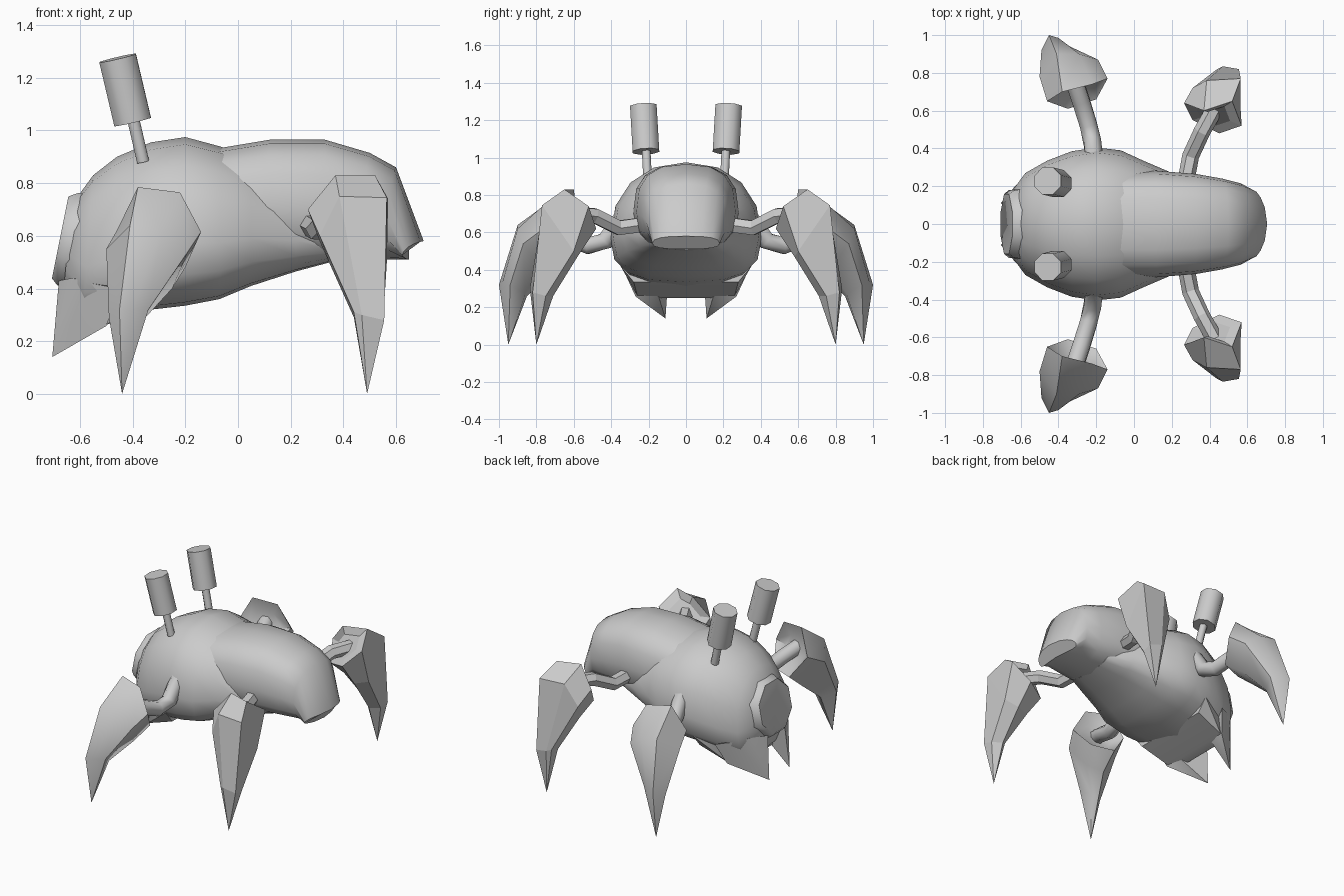
import bpy, bmesh, math
from mathutils import Vector

if "Cube" in bpy.data.objects:
    bpy.data.objects.remove(bpy.data.objects["Cube"])


def finish(name, bm, smooth):
    bmesh.ops.recalc_face_normals(bm, faces=bm.faces[:])
    me = bpy.data.meshes.new(name)
    bm.to_mesh(me)
    bm.free()
    ob = bpy.data.objects.new(name, me)
    bpy.context.collection.objects.link(ob)
    if smooth:
        bpy.ops.object.select_all(action='DESELECT')
        ob.select_set(True)
        bpy.context.view_layer.objects.active = ob
        bpy.ops.object.shade_smooth_by_angle(angle=math.radians(smooth))
    return ob


def loft(name, rings, smooth=0):
    """Skin consecutive rings; a ring of one point closes to a tip."""
    bm = bmesh.new()
    vs = [[bm.verts.new(p) for p in r] for r in rings]
    for a, b in zip(vs, vs[1:]):
        n = len(a)
        for i in range(n):
            j = (i + 1) % n
            if len(b) == 1:
                bm.faces.new((a[i], a[j], b[0]))
            else:
                bm.faces.new((a[i], a[j], b[j], b[i]))
    for end in (vs[0], vs[-1]):
        if len(end) > 2:
            bm.faces.new(end)
    return finish(name, bm, smooth)


def tube(name, path, radii, sides, smooth=0):
    pts = [Vector(p) for p in path]
    rings = []
    for i, p in enumerate(pts):
        d = (pts[min(i + 1, len(pts) - 1)] - pts[max(i - 1, 0)]).normalized()
        u = d.cross(Vector((1, 0, 0) if abs(d.x) < .8 else (0, 1, 0))).normalized()
        v = d.cross(u)
        ring = []
        for k in range(sides):
            a = 2 * math.pi * (k + .5) / sides
            ring.append(p + radii[i] * (u * math.cos(a) + v * math.sin(a)))
        rings.append(ring)
    return loft(name, rings, smooth)


def sections(stations, sides, upper, lower, low, bow=0):
    """Rounded cross-sections from (top x, top z, bottom x, bottom z, half width)."""
    rings = []
    for n, (xt, zt, xb, zb, hw) in enumerate(stations):
        ring = []
        for k in range(sides):
            a = 2 * math.pi * k / sides
            c, s = math.cos(a), math.sin(a)
            power = upper if s >= 0 else lower
            c = math.copysign(abs(c) ** power, c)
            s = math.copysign(abs(s) ** power, s)
            t = low + (1 - low) * s if s > 0 else low + low * s
            x = xb + (xt - xb) * t - bow * c * c * (n / (len(stations) - 1)) ** 3
            ring.append((x, hw * c, zb + (zt - zb) * t))
        rings.append(ring)
    return rings


# Main body, flatter underneath
body = [(-.63, .72, -.66, .42, .17), (-.55, .83, -.59, .28, .27),
        (-.46, .90, -.46, .29, .335), (-.33, .955, -.33, .32, .385),
        (-.2, .975, -.2, .335, .405), (-.07, .94, -.07, .36, .39),
        (.05, .90, .05, .41, .335), (.22, .78, .22, .465, .262),
        (.37, .68, .37, .505, .19)]
loft("body", sections(body, 16, .9, .72, .37), 50)

# Drooping rear shell with a bowed end
shell = [(-.09, .93, -.09, .5, .28), (.12, .965, .12, .5, .282),
         (.33, .965, .33, .5, .265), (.5, .915, .46, .505, .24),
         (.6, .86, .58, .51, .215), (.705, .58, .65, .51, .18)]
loft("rear_shell", sections(shell, 16, .75, .75, .45, .045), 50)

# Octagonal face disc
tube("face_disc", [(-.585, 0, .573), (-.645, 0, .588), (-.675, 0, .594)],
     [.2, .195, .172], 8, 50)


def mir(p, s):
    return (p[0], p[1] * s, p[2])


def hull(name, points):
    bm = bmesh.new()
    for p in points:
        bm.verts.new(p)
    bmesh.ops.convex_hull(bm, input=bm.verts[:])
    bmesh.ops.delete(bm, geom=[v for v in bm.verts if not v.link_faces],
                     context='VERTS')
    finish(name, bm, 45)


# Lip under the face that joins the two jaw points
lip = [(-.56, .13, .25), (-.5, .26, .262), (-.3, .28, .335), (-.3, .35, .42),
       (-.56, .25, .42), (-.6, .12, .42)]
hull("lower_lip", [mir(p, s) for p in lip for s in (1, -1)])

front_claw = [
    [(-.38, .70, .785), (-.22, .74, .765), (-.14, .77, .615),
     (-.2, .66, .48), (-.35, .61, .47), (-.46, .65, .62)],
    [(-.41, .90, .64), (-.29, .90, .62), (-.19, .87, .54),
     (-.25, .77, .4), (-.36, .73, .37), (-.5, .78, .55)],
    [(-.45, 1.0, .32), (-.4, .985, .32), (-.34, .94, .32),
     (-.37, .86, .27), (-.42, .85, .26), (-.49, .92, .29)],
    [(-.44, .95, 0)]]
rear_claw = [
    [(.37, .6, .83), (.52, .65, .83), (.57, .52, .74),
     (.45, .48, .62), (.31, .55, .58), (.265, .64, .70)],
    [(.385, .76, .75), (.565, .77, .745), (.565, .6, .5),
     (.47, .58, .47), (.35, .64, .49), (.31, .72, .6)],
    [(.47, .835, .3), (.555, .82, .28), (.55, .75, .26),
     (.49, .71, .26), (.44, .75, .29), (.44, .82, .31)],
    [(.49, .8, 0)]]


def centre(ring):
    return sum((Vector(p) for p in ring), Vector()) / len(ring)


def claw(name, rings, s, depth, smooth):
    # Socket face (recessed by depth), then the tapering claw
    c = centre(rings[0]).lerp(centre(rings[1]), depth)
    socket = [Vector(p).lerp(c, .4) for p in rings[0]]
    loft(name, [[mir(p, s) for p in r] for r in [socket] + rings], smooth)


for s, side in ((1, "left"), (-1, "right")):
    # Front legs
    arm = [(-.21, .34, .68), (-.22, .43, .555), (-.24, .52, .53),
           (-.28, .65, .58), (-.32, .77, .62)]
    tube("front_arm_" + side, [mir(p, s) for p in arm], [.05] * 5, 8, 50)
    claw("front_claw_" + side, front_claw, s, .7, 55)
    # Rear legs
    arm = [(.27, .2, .645), (.3, .36, .625), (.36, .49, .69), (.44, .63, .70)]
    tube("rear_arm_" + side, [mir(p, s) for p in arm], [.045] * 4, 6)
    claw("rear_claw_" + side, rear_claw, s, .1, 0)
    # Eye stalks and eyes
    tube("eye_stalk_" + side, [(-.36, s * .205, .88), (-.397, s * .213, 1.04)],
         [.025] * 2, 8, 50)
    tube("eye_" + side, [(-.40, s * .214, 1.033), (-.457, s * .228, 1.275)],
         [.077] * 2, 8, 50)
    # Pointed jaw flap
    jaw = [(-.705, .11, .14), (-.68, .09, .43), (-.63, .2, .44),
           (-.5, .27, .258), (-.45, .335, .40), (-.5, .15, .27),
           (-.63, .125, .23), (-.56, .27, .42)]
    hull("jaw_" + side, [mir(p, s) for p in jaw])
